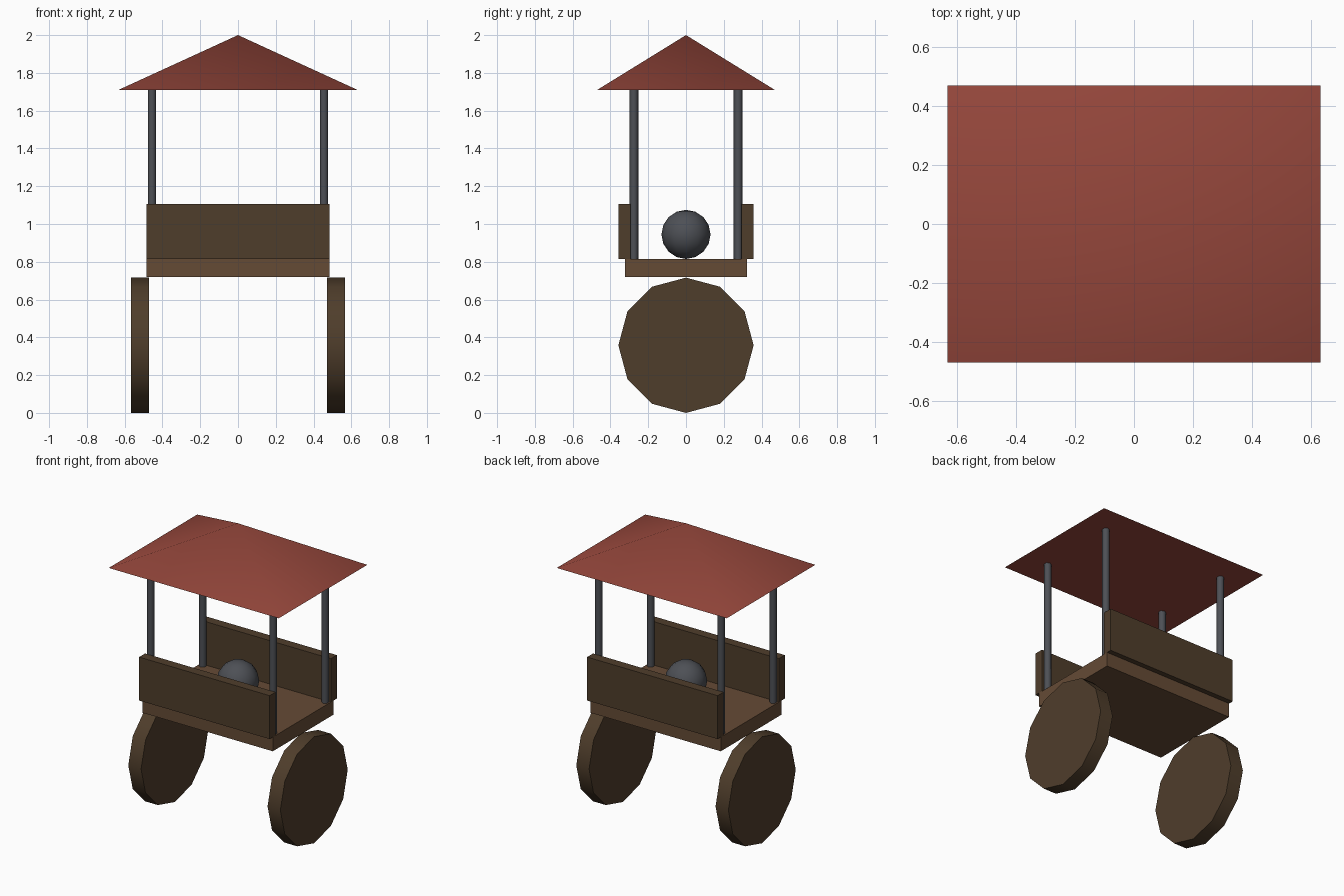
import bpy
import math

if "Cube" in bpy.data.objects:
    bpy.data.objects.remove(bpy.data.objects["Cube"])


def material(name, rgb):
    m = bpy.data.materials.new(name)
    m.diffuse_color = (*rgb, 1)
    m.use_nodes = True
    m.node_tree.nodes["Principled BSDF"].inputs["Base Color"].default_value = m.diffuse_color
    return m


PLANK = material("plank_brown", (0.13, 0.07, 0.036))
DARK_WOOD = material("dark_wood", (0.078, 0.047, 0.024))
IRON = material("dark_iron", (0.075, 0.08, 0.092))
RED = material("roof_red", (0.30, 0.062, 0.044))


def finish(name, mat, smooth=None):
    ob = bpy.context.object
    ob.name = name
    ob.data.materials.append(mat)
    bpy.ops.object.transform_apply(location=False, rotation=True, scale=True)
    if smooth:
        bpy.ops.object.shade_smooth_by_angle(angle=math.radians(smooth))
    return ob


def box(name, mat, lo, hi):
    bpy.ops.mesh.primitive_cube_add(size=1, location=[(a + b) / 2 for a, b in zip(lo, hi)])
    bpy.context.object.scale = [b - a for a, b in zip(lo, hi)]
    return finish(name, mat)


# Cart bed
box("cart_bed", PLANK, (-0.485, -0.323, 0.72), (0.485, 0.323, 0.815))

# Side boards along front and back
for side, y0, y1 in (("front", -0.357, -0.294), ("back", 0.294, 0.357)):
    box(side + "_side_board", DARK_WOOD, (-0.485, y0, 0.815), (0.485, y1, 1.107))

# Twelve-sided solid wheels
for side, sx in (("left", -1), ("right", 1)):
    bpy.ops.mesh.primitive_cylinder_add(vertices=12, radius=0.358, depth=0.095,
                                        location=(sx * 0.518, 0, 0.358),
                                        rotation=(0, math.pi / 2, 0))
    finish(side + "_wheel", DARK_WOOD, 40)

# Roof posts
for xn, sx in (("left", -1), ("right", 1)):
    for yn, sy in (("front", -1), ("back", 1)):
        bpy.ops.mesh.primitive_cylinder_add(vertices=6, radius=0.0235, depth=0.90,
                                            location=(sx * 0.455, sy * 0.276, 1.265))
        finish(f"{yn}_{xn}_post", IRON, 65)

# Iron ball resting on the bed
bpy.ops.mesh.primitive_uv_sphere_add(segments=12, ring_count=8, radius=0.13,
                                     location=(0, 0, 0.945))
finish("ball", IRON, 60)

# Pyramid roof with a flat underside
bpy.ops.mesh.primitive_cone_add(vertices=4, radius1=math.sqrt(0.5), depth=0.29,
                                location=(0, 0, 1.855), rotation=(0, 0, math.pi / 4))
bpy.ops.object.transform_apply(location=False, rotation=True, scale=False)
bpy.context.object.scale = (1.265, 0.94, 1)
finish("roof", RED, 50)
